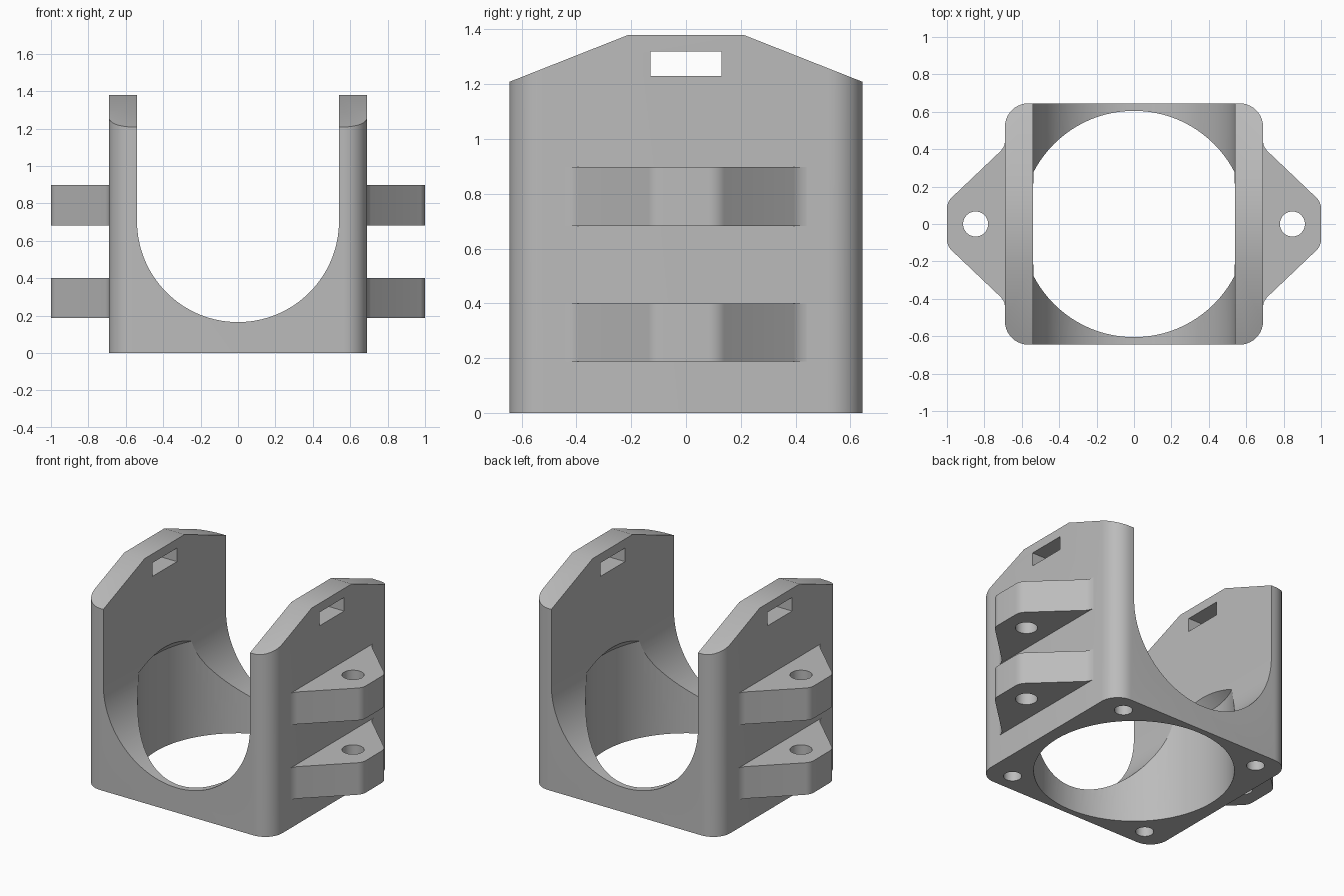
import bpy, bmesh
from math import sin, cos, radians

if "Cube" in bpy.data.objects:
    bpy.data.objects.remove(bpy.data.objects["Cube"], do_unlink=True)

grey = bpy.data.materials.new("plain grey")
grey.use_nodes = True
grey.diffuse_color = (0.5, 0.5, 0.5, 1)
grey.node_tree.nodes["Principled BSDF"].inputs["Base Color"].default_value = (0.5, 0.5, 0.5, 1)


def arc(cx, cy, r, start, end, steps):
    angles = [radians(start + (end - start) * i / steps) for i in range(steps + 1)]
    return [(cx + r * cos(a), cy + r * sin(a)) for a in angles]


def loft(name, rings):
    """Closed solid through matching rings of points."""
    bm = bmesh.new()
    loops = [[bm.verts.new(p) for p in ring] for ring in rings]
    for low, high in zip(loops, loops[1:]):
        for i in range(len(low)):
            bm.faces.new((low[i - 1], low[i], high[i], high[i - 1]))
    bm.faces.new(loops[0])
    bm.faces.new(loops[-1])
    bmesh.ops.recalc_face_normals(bm, faces=bm.faces)
    mesh = bpy.data.meshes.new(name)
    bm.to_mesh(mesh)
    bm.free()
    mesh.materials.append(grey)
    ob = bpy.data.objects.new(name, mesh)
    bpy.context.collection.objects.link(ob)
    return ob


def prism(name, points, axis, lo, hi):
    """Profile extruded along x, y or z."""
    place = {"x": lambda a, b, h: (h, a, b),
             "y": lambda a, b, h: (a, h, b),
             "z": lambda a, b, h: (a, b, h)}[axis]
    return loft(name, [[place(a, b, h) for a, b in points] for h in (lo, hi)])


def circle(cx, cy, r, steps):
    return arc(cx, cy, r, 0, 360, steps)[:-1]


def combine(ob, tool, operation="DIFFERENCE"):
    tool.hide_render = True
    mod = ob.modifiers.new("cut", "BOOLEAN")
    mod.operation, mod.object, mod.solver = operation, tool, "EXACT"
    deps = bpy.context.evaluated_depsgraph_get()
    old = ob.data
    result = bpy.data.meshes.new_from_object(ob.evaluated_get(deps))
    ob.modifiers.clear()
    ob.data = result
    bpy.data.meshes.remove(old)
    bpy.data.objects.remove(tool, do_unlink=True)


def smooth(ob):
    bpy.ops.object.select_all(action="DESELECT")
    ob.select_set(True)
    bpy.context.view_layer.objects.active = ob
    bpy.ops.object.shade_smooth_by_angle(angle=radians(25))


# Cradle body: rounded block
W, D, R = 0.69, 0.645, 0.125
outline = []
for sx, sy, start in ((1, 1, 0), (-1, 1, 90), (-1, -1, 180), (1, -1, 270)):
    outline += arc(sx * (W - R), sy * (D - R), R, start, start + 90, 10)
body = prism("cradle_body", outline, "z", 0, 1.5)

# Sloped shoulders at the top of the walls
shoulders = [(-0.8, -0.2), (0.8, -0.2), (0.8, 1.147), (0.21, 1.38), (-0.21, 1.38), (-0.8, 1.147)]
combine(body, prism("shoulder_shape", shoulders, "x", -1, 1), "INTERSECT")

# U-shaped channel from front to back
channel = arc(0, 0.705, 0.54, 180, 360, 64) + [(0.54, 1.7), (-0.54, 1.7)]
combine(body, prism("channel_cutter", channel, "y", -1, 1))

# Vertical bore with a tapered top
bore = [[(x, y, z) for x, y in circle(0, 0, r, 96)]
        for z, r in ((-0.2, 0.605), (0.645, 0.605), (0.76, 0.49))]
combine(body, loft("bore_cutter", bore))

# Strap slots through both walls
slot = [(-0.13, 1.23), (0.13, 1.23), (0.13, 1.32), (-0.13, 1.32)]
combine(body, prism("slot_cutter", slot, "x", -1, 1))

# Blind screw holes in the base corners
for sx in (-1, 1):
    for sy in (-1, 1):
        hole = circle(sx * 0.52, sy * 0.52, 0.055, 32)
        combine(body, prism("screw_cutter", hole, "z", -0.1, 0.25))
smooth(body)

# Mounting lugs: two on each side, each with a bolt hole
half = [(0.67, 0.44), (0.69, 0.44), (0.694, 0.418), (0.71, 0.393)]
half += arc(0.92, 0.083, 0.08, 45, 0, 6)
lug = half + [(x, -y) for x, y in reversed(half)]
for side, sx in (("left", 1), ("right", -1)):
    for level, lo, hi in (("lower", 0.187, 0.40), ("upper", 0.682, 0.897)):
        ob = prism(f"{level}_{side}_lug", [(sx * x, y) for x, y in lug], "z", lo, hi)
        combine(ob, prism("bolt_cutter", circle(sx * 0.847, 0, 0.067, 40), "z", lo - 0.1, hi + 0.1))
        smooth(ob)
